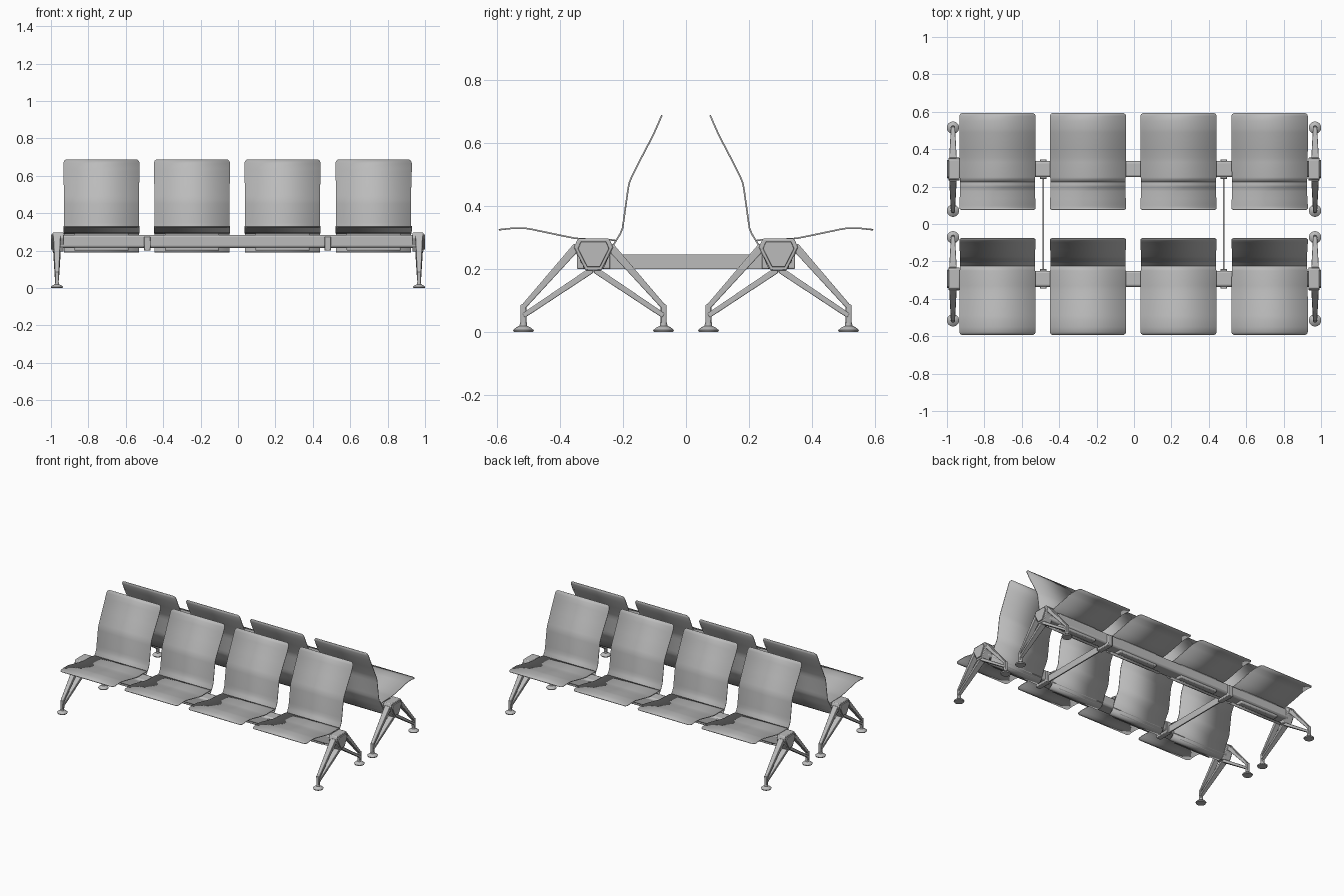
import bpy, bmesh, math
from mathutils import Vector

if "Cube" in bpy.data.objects:
    bpy.data.objects.remove(bpy.data.objects["Cube"])

AXIS = 0.293                                  # y of each row's beam
SEATS = [-0.73, -0.246, 0.238, 0.725]         # seat centres along x


def material(name, value):
    m = bpy.data.materials.new(name)
    m.diffuse_color = (value, value, value, 1)
    m.use_nodes = True
    m.node_tree.nodes["Principled BSDF"].inputs["Base Color"].default_value = m.diffuse_color
    return m


GREY = material("satin grey", 0.5)


def finish(name, bm, bevel=0.0, angle=30):
    bmesh.ops.recalc_face_normals(bm, faces=bm.faces[:])
    me = bpy.data.meshes.new(name)
    bm.to_mesh(me)
    bm.free()
    ob = bpy.data.objects.new(name, me)
    bpy.context.collection.objects.link(ob)
    me.materials.append(GREY)
    if bevel:
        mod = ob.modifiers.new("bevel", 'BEVEL')
        mod.width = bevel
        mod.segments = 2
    bpy.ops.object.select_all(action='DESELECT')
    ob.select_set(True)
    bpy.context.view_layer.objects.active = ob
    bpy.ops.object.shade_smooth_by_angle(angle=math.radians(angle))
    return ob


def prism(bm, poly, x0, x1):
    """Extrude a (y, z) polygon from x0 to x1."""
    a = [bm.verts.new((x0, y, z)) for y, z in poly]
    b = [bm.verts.new((x1, y, z)) for y, z in poly]
    n = len(poly)
    bm.faces.new(a)
    bm.faces.new(b[::-1])
    for i in range(n):
        bm.faces.new((a[i], b[i], b[(i + 1) % n], a[(i + 1) % n]))


def box(bm, x0, x1, y0, y1, z0, z1):
    prism(bm, [(y0, z0), (y1, z0), (y1, z1), (y0, z1)], x0, x1)


def strut(bm, x, p, q, wp, wq, hp, hq):
    """Tapered bar in the yz plane: w = thickness, h = half width in x."""
    d = (Vector(q) - Vector(p)).normalized()
    n = Vector((-d.y, d.x))
    rings = []
    for pt, w, h in ((p, wp, hp), (q, wq, hq)):
        rings.append([bm.verts.new((x + sx * h, pt[0] + sn * n.x * w / 2, pt[1] + sn * n.y * w / 2))
                      for sx, sn in ((-1, -1), (1, -1), (1, 1), (-1, 1))])
    a, b = rings
    bm.faces.new(a)
    bm.faces.new(b[::-1])
    for i in range(4):
        bm.faces.new((a[i], b[i], b[(i + 1) % 4], a[(i + 1) % 4]))


def shell(name, cx, s, rows):
    """Thin bent sheet from (y, z, half width) rows with rounded free corners."""
    bm = bmesh.new()
    prev = None
    for y, z, h in rows:
        cur = [bm.verts.new((cx + h * k, s * y, z)) for k in (-1, 1)]
        if prev:
            bm.faces.new((prev[0], prev[1], cur[1], cur[0]))
        prev = cur
    ob = finish(name, bm, angle=25)
    mod = ob.modifiers.new("thickness", 'SOLIDIFY')
    mod.thickness = 0.005
    mod.offset = 0


BACK = [(0.30, 0.192, 0.195), (0.278, 0.193, 0.2), (0.262, 0.205, 0.2), (0.235, 0.268, 0.2),
        (0.208, 0.312, 0.2), (0.201, 0.33, 0.2), (0.198, 0.35, 0.2), (0.184, 0.45, 0.2),
        (0.180, 0.472, 0.2), (0.172, 0.492, 0.2), (0.135, 0.565, 0.202), (0.104, 0.624, 0.204),
        (0.098, 0.638, 0.204), (0.085, 0.667, 0.204), (0.080, 0.679, 0.200), (0.076, 0.687, 0.190)]
SEAT = [(0.224, 0.29, 0.2), (0.25, 0.294, 0.202), (0.33, 0.295, 0.203), (0.355, 0.298, 0.203),
        (0.39, 0.305, 0.204), (0.49, 0.326, 0.204), (0.51, 0.329, 0.204), (0.55, 0.329, 0.204),
        (0.578, 0.326, 0.204), (0.587, 0.325, 0.200), (0.593, 0.324, 0.190)]

for s, row in ((-1, "front"), (1, "rear")):
    c = s * AXIS
    # seat and backrest shells
    for i, cx in enumerate(SEATS):
        shell(f"{row}_backrest_{i}", cx, s, BACK)
        shell(f"{row}_seat_{i}", cx, s, SEAT)
        bm = bmesh.new()
        box(bm, cx - 0.145, cx + 0.145, c - 0.034, c + 0.034, 0.2, 0.293)
        finish(f"{row}_seat_support_{i}", bm, 0.006)
    # main beam
    bm = bmesh.new()
    box(bm, -0.96, 0.96, c - 0.043, c + 0.043, 0.215, 0.285)
    finish(f"{row}_beam", bm, 0.012)
    # clamps that hold the cross plates
    for x in (-0.485, 0.48):
        bm = bmesh.new()
        box(bm, x - 0.018, x + 0.018, c - 0.053, c + 0.053, 0.2, 0.275)
        finish(f"{row}_beam_clamp", bm, 0.004)

    for x in (-0.968, 0.968):
        out = 1 if x > 0 else -1
        # hub with a raised cover plate
        bm = bmesh.new()
        hub = [(-0.05, 0.296), (0.05, 0.296), (0.062, 0.268), (0.025, 0.195), (-0.025, 0.195), (-0.062, 0.268)]
        prism(bm, [(c + y, z) for y, z in hub], x - out * 0.035, x + out * 0.024)
        finish("leg_hub", bm, 0.004)
        bm = bmesh.new()
        prism(bm, [(c + y * 0.8, 0.25 + (z - 0.25) * 0.8) for y, z in hub],
              x + out * 0.02, x + out * 0.031)
        finish("hub_cover", bm, 0.002)
        # open triangular legs
        bm = bmesh.new()
        for d in (-1, 1):
            top, low = (c + d * 0.052, 0.272), (c + d * 0.005, 0.197)
            strut(bm, x, top, (c + d * 0.222, 0.08), 0.026, 0.016, 0.02, 0.011)
            strut(bm, x, low, (c + d * 0.222, 0.052), 0.02, 0.016, 0.02, 0.011)
            strut(bm, x, (c + d * 0.056, 0.262), low, 0.016, 0.016, 0.02, 0.02)
            strut(bm, x, (c + d * 0.222, 0.088), (c + d * 0.222, 0.018), 0.018, 0.018, 0.011, 0.009)
        finish("leg_frame", bm, 0.003)
        # domed feet
        for d in (-1, 1):
            bm = bmesh.new()
            rings = []
            for r, z in ((0.03, 0.0), (0.033, 0.006), (0.024, 0.014), (0.012, 0.02), (0.011, 0.03)):
                rings.append([bm.verts.new((x + r * math.cos(t * math.pi / 12),
                                            c + d * 0.222 + r * math.sin(t * math.pi / 12), z))
                              for t in range(24)])
            for a, b in zip(rings, rings[1:]):
                for t in range(24):
                    bm.faces.new((a[t], a[(t + 1) % 24], b[(t + 1) % 24], b[t]))
            bm.faces.new(rings[0][::-1])
            bm.faces.new(rings[-1])
            finish("foot", bm)

# thin plates tying both rows together
for x in (-0.485, 0.48):
    bm = bmesh.new()
    box(bm, x - 0.004, x + 0.004, -0.25, 0.25, 0.2, 0.246)
    finish("cross_plate", bm)
